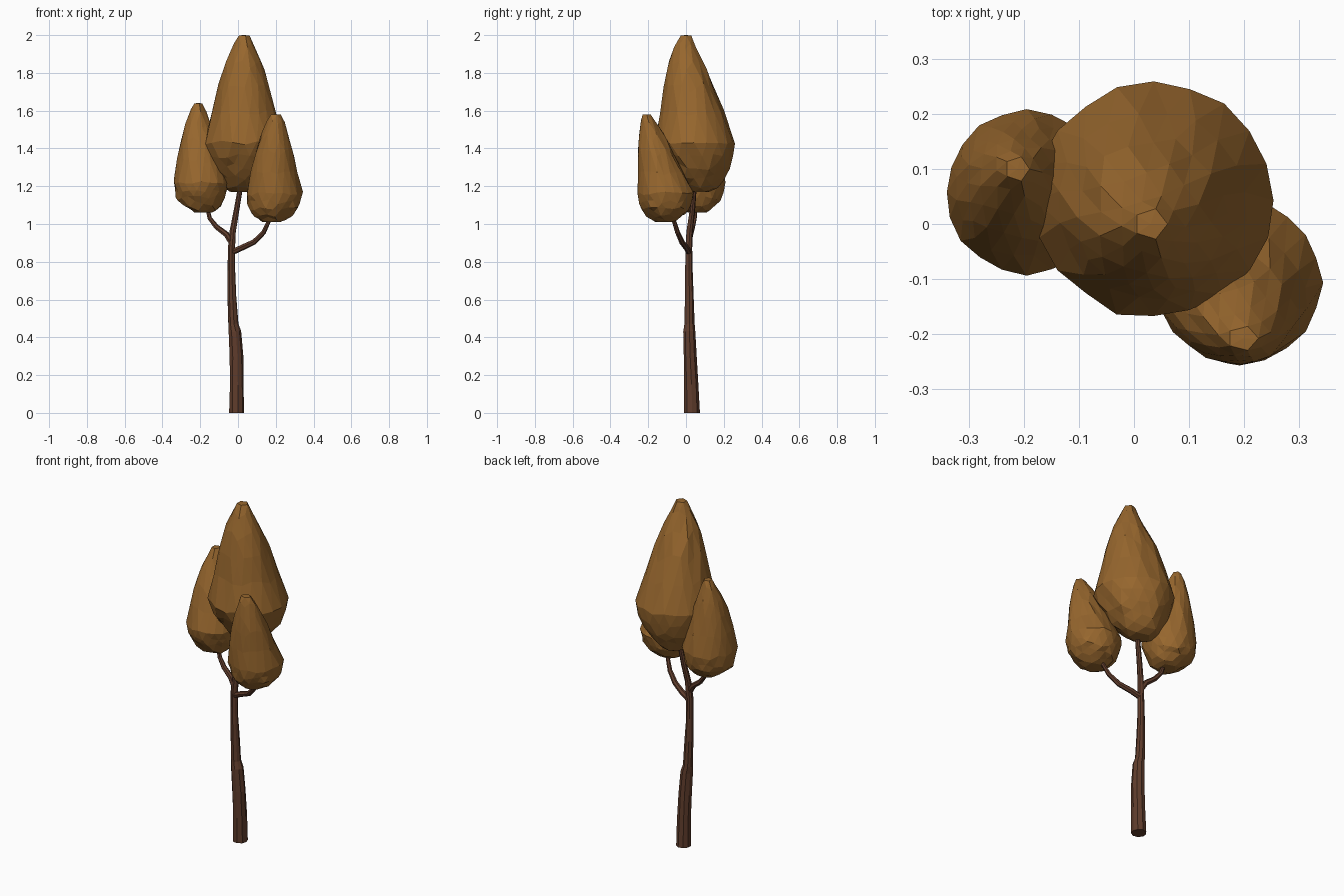
import bpy, bmesh, math, random
from mathutils import Vector

random.seed(4)


def material(name, rgb):
    m = bpy.data.materials.new(name)
    m.diffuse_color = (*rgb, 1)
    return m


LEAF = material("autumn_brown_leaves", (0.31, 0.135, 0.027))
BARK = material("dark_bark", (0.115, 0.046, 0.025))


def finish(name, bm, mat):
    bmesh.ops.recalc_face_normals(bm, faces=bm.faces)
    me = bpy.data.meshes.new(name)
    bm.to_mesh(me)
    bm.free()
    me.materials.append(mat)
    ob = bpy.data.objects.new(name, me)
    bpy.context.collection.objects.link(ob)
    return ob


def limb(name, path, sides, jitter=0.0):
    """Faceted tapered tube through (x, y, z, radius) points."""
    bm = bmesh.new()
    pts = [Vector(p[:3]) for p in path]
    rings = []
    for i, p in enumerate(pts):
        t = (pts[min(i + 1, len(pts) - 1)] - pts[max(i - 1, 0)]).normalized()
        if i == 0 and p.z == 0:
            t = Vector((0, 0, 1))          # flat foot on the ground
        u = Vector((0, 1, 0)).cross(t).normalized()
        v = t.cross(u)
        ring = []
        for k in range(sides):
            a = 2 * math.pi * k / sides
            r = path[i][3] * (1 + random.uniform(-jitter, jitter))
            ring.append(bm.verts.new(p + (u * math.cos(a) + v * math.sin(a)) * r))
        rings.append(ring)
    for a, b in zip(rings, rings[1:]):
        for k in range(sides):
            n = (k + 1) % sides
            bm.faces.new((a[k], a[n], b[n], b[k]))
    bm.faces.new(rings[0])
    bm.faces.new(rings[-1])
    return finish(name, bm, BARK)


def crown(name, mid, sections):
    """Faceted teardrop: icosphere fitted to (z, cx, cy, rx, ry) sections."""
    lo, hi = sections[0][0], sections[-1][0]
    bm = bmesh.new()
    bmesh.ops.create_icosphere(bm, subdivisions=3, radius=1)
    for v in bm.verts:
        s = max(-1, min(1, v.co.z * 1.03))
        z = mid + s * ((hi - mid) if s > 0 else (mid - lo))
        for a, b in zip(sections, sections[1:]):
            if z <= b[0] + 1e-6:
                break
        f = (z - a[0]) / (b[0] - a[0])
        cx, cy, rx, ry = (a[i] + (b[i] - a[i]) * f for i in range(1, 5))
        d = Vector((v.co.x, v.co.y))
        d = d.normalized() if d.length > 1e-4 else Vector((0, 0))
        k = 1.01 * (1 + random.uniform(-0.025, 0.025))
        if -0.9 < s < 0.9:
            z += random.uniform(-0.012, 0.012)
        v.co = (cx + d.x * rx * k, cy + d.y * ry * k, z)
    return finish(name, bm, LEAF)


# Trunk, running up into the main crown
limb("trunk", [(-.008, .033, 0, .042), (-.008, .029, .15, .038),
               (-.009, .022, .30, .036), (-.017, .018, .43, .033),
               (-.026, .018, .47, .027), (-.033, .018, .62, .024),
               (-.036, .016, .75, .020), (-.035, .015, .87, .019),
               (-.028, .020, .96, .017), (-.010, .032, 1.06, .015),
               (.022, .048, 1.25, .013)], 9, 0.06)

# Side branches
limb("left_branch", [(-.034, .015, .90, .016), (-.062, .022, .945, .016),
                     (-.115, .034, .985, .014), (-.150, .045, 1.03, .012),
                     (-.172, .055, 1.12, .010)], 7)
limb("right_branch", [(-.034, .015, .85, .016), (.02, .003, .875, .016),
                      (.085, -.022, .905, .015), (.135, -.045, .955, .013),
                      (.165, -.065, 1.02, .011), (.175, -.08, 1.10, .010)], 7)

# Leaf crowns
crown("main_crown", 1.43, [
    (1.17, .02, .075, .06, .05), (1.195, .022, .075, .10, .09),
    (1.26, .03, .07, .145, .145), (1.34, .033, .055, .188, .188),
    (1.43, .036, .043, .212, .212), (1.60, .033, .03, .165, .165),
    (1.80, .03, .005, .115, .115), (1.93, .03, -.006, .062, .058),
    (2.00, .03, 0, .030, .028)])
crown("left_crown", 1.22, [
    (1.06, -.18, .06, .05, .05), (1.09, -.19, .06, .095, .095),
    (1.14, -.195, .06, .13, .13), (1.22, -.195, .058, .146, .148),
    (1.40, -.205, .068, .108, .11), (1.53, -.213, .085, .068, .07),
    (1.61, -.213, .098, .035, .035), (1.64, -.212, .10, .022, .022)])
crown("right_crown", 1.16, [
    (1.01, .18, -.115, .05, .05), (1.035, .185, -.11, .095, .09),
    (1.09, .19, -.107, .135, .13), (1.16, .192, -.107, .147, .148),
    (1.30, .188, -.142, .118, .112), (1.43, .193, -.173, .085, .08),
    (1.54, .196, -.2, .046, .042), (1.58, .198, -.208, .028, .022)])
